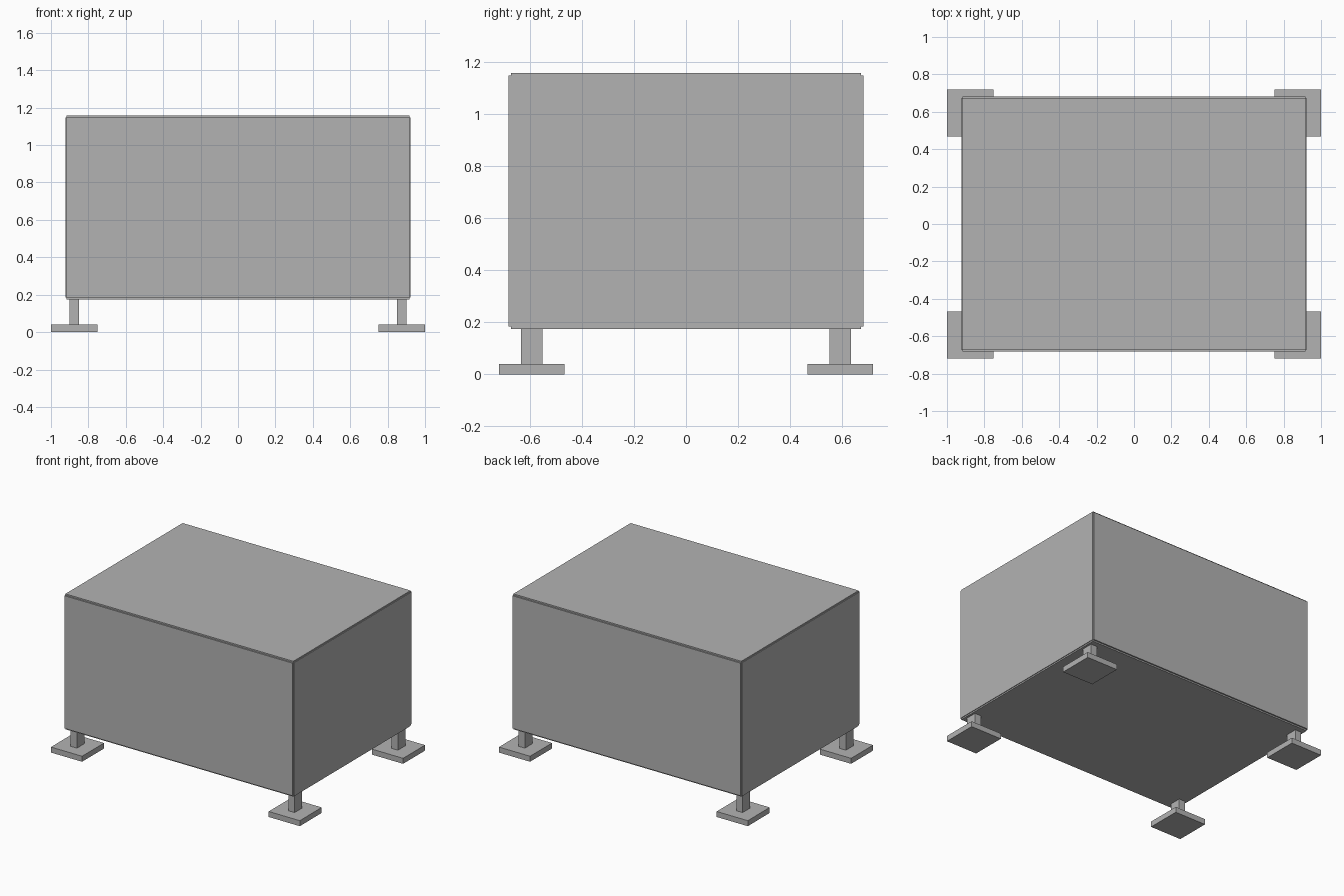
import bpy, bmesh
from mathutils import Vector, Matrix

if "Cube" in bpy.data.objects:
    bpy.data.objects.remove(bpy.data.objects["Cube"])

grey = bpy.data.materials.new("plain grey")
grey.diffuse_color = (0.45, 0.45, 0.45, 1)
grey.use_nodes = True
grey.node_tree.nodes["Principled BSDF"].inputs["Base Color"].default_value = grey.diffuse_color


def finish(bm, name):
    mesh = bpy.data.meshes.new(name)
    bm.normal_update()
    bm.to_mesh(mesh)
    bm.free()
    mesh.materials.append(grey)
    obj = bpy.data.objects.new(name, mesh)
    bpy.context.collection.objects.link(obj)
    return obj


def box_bmesh(lo, hi):
    lo, hi = Vector(lo), Vector(hi)
    bm = bmesh.new()
    mat = Matrix.Translation((lo + hi) / 2) @ Matrix.Diagonal((*(hi - lo), 1))
    bmesh.ops.create_cube(bm, size=1, matrix=mat)
    bm.normal_update()
    return bm


# Cabinet: box whose six faces are raised slightly, leaving notched edges
bm = box_bmesh((-0.916, -0.673, 0.184), (0.916, 0.673, 1.148))
raised = bmesh.ops.extrude_discrete_faces(bm, faces=bm.faces[:])["faces"]
bm.normal_update()
for f in raised:
    n = f.normal.copy()
    step = Vector((n.x * 0.005, n.y * 0.01, n.z * 0.01))
    for v in f.verts:
        v.co += step
finish(bm, "cabinet")

# Four short legs, each on a square foot plate
for sx, side in ((-1, "left"), (1, "right")):
    for sy, end in ((-1, "front"), (1, "back")):
        x, y = sx * 0.875, sy * 0.593
        finish(box_bmesh((x - 0.025, y - 0.042, 0.04), (x + 0.025, y + 0.042, 0.174)),
               f"{end}_{side}_leg")
        finish(box_bmesh((x - 0.125, y - 0.126, 0), (x + 0.125, y + 0.126, 0.04)),
               f"{end}_{side}_foot")
